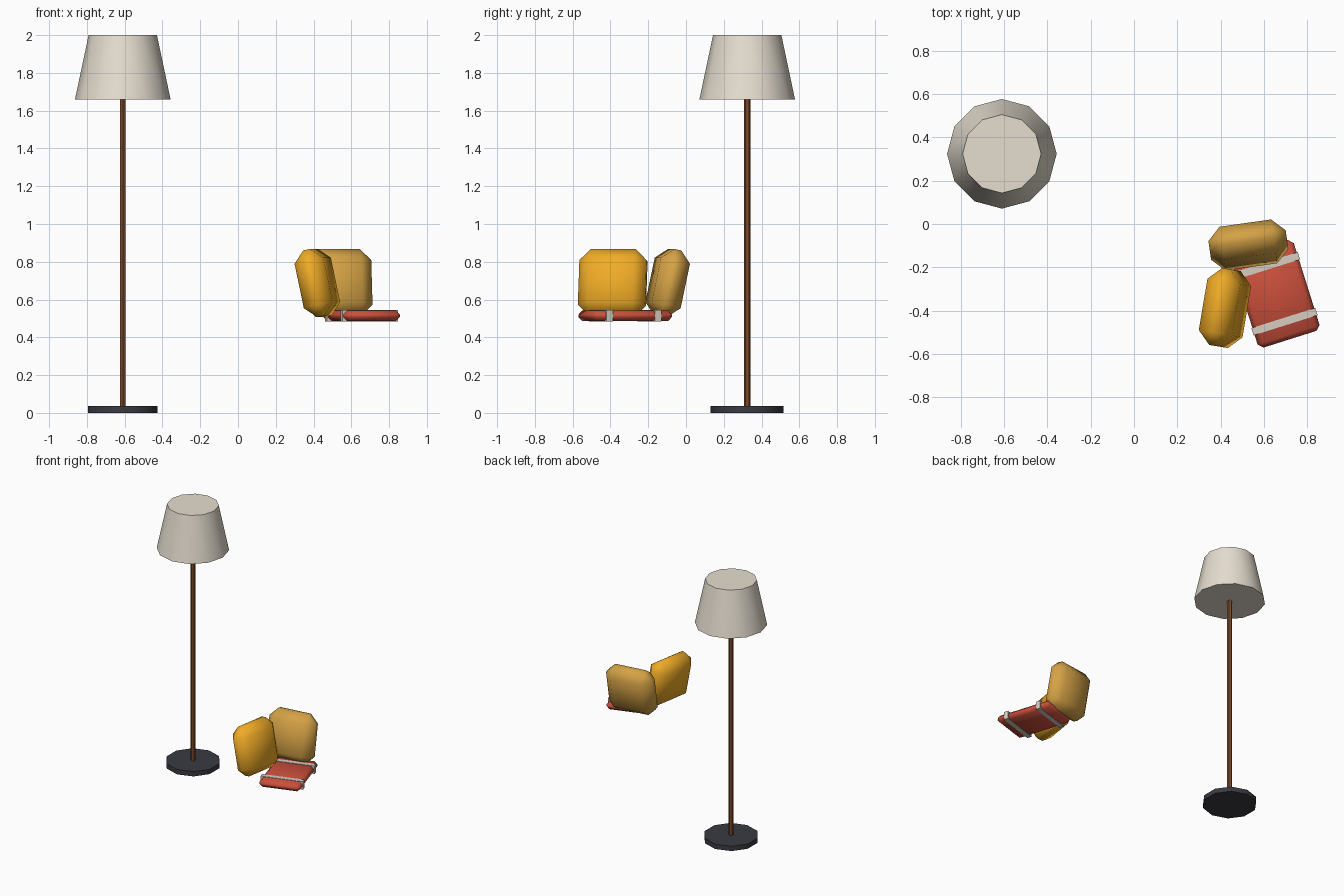
import bpy
import bmesh
from math import radians
from mathutils import Matrix

if "Cube" in bpy.data.objects:
    bpy.data.objects.remove(bpy.data.objects["Cube"])


def material(name, rgb):
    mat = bpy.data.materials.new(name)
    mat.diffuse_color = (*rgb, 1)
    mat.use_nodes = True
    mat.node_tree.nodes["Principled BSDF"].inputs["Base Color"].default_value = mat.diffuse_color
    return mat


def finish(name, bm, mat, loc, rot=(0, 0, 0)):
    bmesh.ops.recalc_face_normals(bm, faces=bm.faces)
    mesh = bpy.data.meshes.new(name)
    bm.to_mesh(mesh)
    bm.free()
    mesh.materials.append(mat)
    obj = bpy.data.objects.new(name, mesh)
    bpy.context.collection.objects.link(obj)
    obj.location = loc
    obj.rotation_euler = [radians(a) for a in rot]
    bpy.ops.object.select_all(action='DESELECT')
    obj.select_set(True)
    bpy.context.view_layer.objects.active = obj
    bpy.ops.object.shade_smooth_by_angle(angle=radians(50))
    return obj


def cone(name, mat, sides, r_bottom, r_top, z0, z1, xy):
    bm = bmesh.new()
    bmesh.ops.create_cone(bm, cap_ends=True, segments=sides,
                          radius1=r_bottom, radius2=r_top, depth=z1 - z0)
    return finish(name, bm, mat, (*xy, (z0 + z1) / 2))


def chamfered_box(name, mat, size, chamfer, loc, rot=(0, 0, 0)):
    bm = bmesh.new()
    bmesh.ops.create_cube(bm, size=1, matrix=Matrix.Diagonal((*size, 1)))
    if chamfer:
        bmesh.ops.bevel(bm, geom=bm.edges[:], offset=chamfer, segments=1,
                        affect='EDGES', profile=0.5)
    return finish(name, bm, mat, loc, rot)


cream = material("cream_fabric", (0.79, 0.73, 0.63))
wood = material("brown_wood", (0.19, 0.065, 0.023))
dark = material("dark_metal", (0.042, 0.042, 0.055))
gold = material("golden_fabric", (0.87, 0.41, 0.02))
tan = material("tan_fabric", (0.66, 0.36, 0.06))
red = material("red_fabric", (0.6, 0.08, 0.045))
pale = material("pale_stripe", (0.68, 0.61, 0.54))

# Floor lamp
LAMP = (-0.61, 0.324)
cone("lamp_base", dark, 10, 0.193, 0.193, 0.0, 0.037, LAMP)
cone("lamp_pole", wood, 6, 0.018, 0.018, 0.037, 1.68, LAMP)
cone("lamp_shade", cream, 12, 0.253, 0.181, 1.66, 2.0, LAMP)

# Two leaning cushions
CUSHION = (0.36, 0.158, 0.36)
chamfered_box("back_cushion", tan, CUSHION, 0.06, (0.528, -0.097, 0.688), (-12, 0, 8))
chamfered_box("side_cushion", gold, CUSHION, 0.06, (0.42, -0.388, 0.688), (-12, 0, 80.5))

# Folded blanket with two stripes wrapped around it
YAW = 17.5
centre = Matrix.Translation((0.654, -0.322, 0.514)) @ Matrix.Rotation(radians(YAW), 4, 'Z')
chamfered_box("blanket", red, (0.30, 0.44, 0.055), 0.022, centre.translation, (0, 0, YAW))
for side, y in (("front", -0.135), ("back", 0.135)):
    spot = (centre @ Matrix.Translation((0, y, 0))).translation
    chamfered_box(side + "_stripe", pale, (0.31, 0.035, 0.061), 0, spot, (0, 0, YAW))
